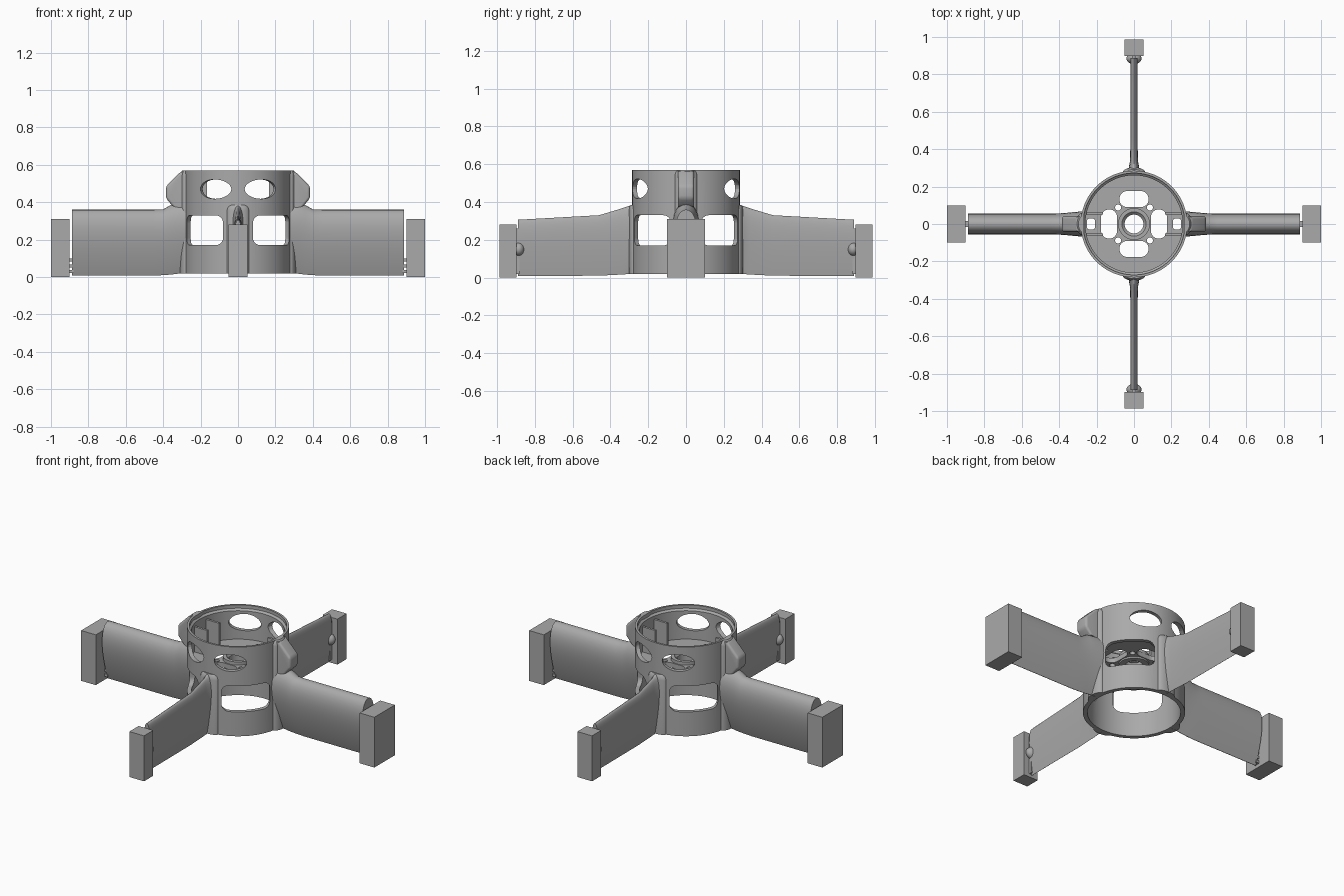
import bpy, bmesh, math
from mathutils import Matrix, Vector

if "Cube" in bpy.data.objects:
    bpy.data.objects.remove(bpy.data.objects["Cube"])

grey = bpy.data.materials.new("plain grey")
grey.use_nodes = True
grey.diffuse_color = (0.4, 0.4, 0.4, 1)
grey.node_tree.nodes["Principled BSDF"].inputs["Base Color"].default_value = (0.4, 0.4, 0.4, 1)


def finish(name, bm, smooth=True):
    bmesh.ops.recalc_face_normals(bm, faces=bm.faces)
    me = bpy.data.meshes.new(name)
    bm.to_mesh(me)
    bm.free()
    me.materials.append(grey)
    ob = bpy.data.objects.new(name, me)
    bpy.context.collection.objects.link(ob)
    if smooth:
        shade(ob)
    return ob


def activate(ob):
    bpy.ops.object.select_all(action='DESELECT')
    ob.select_set(True)
    bpy.context.view_layer.objects.active = ob


def shade(ob):
    activate(ob)
    bpy.ops.object.shade_smooth_by_angle(angle=math.radians(35))


def spin(angle):
    return Matrix.Rotation(angle, 4, 'Z')


def loft(bm, rings, closed=False):
    """Bridge rings of points; cap the ends unless the loft closes on itself."""
    rows = [[bm.verts.new(p) for p in ring] for ring in rings]
    n = len(rows[0])
    pairs = list(zip(rows, rows[1:])) + ([(rows[-1], rows[0])] if closed else [])
    for a, b in pairs:
        for i in range(n):
            j = (i + 1) % n
            bm.faces.new((a[i], a[j], b[j], b[i]))
    if not closed:
        bm.faces.new(rows[0])
        bm.faces.new(rows[-1])


def box(bm, lo, hi, mat=Matrix()):
    lo, hi = Vector(lo), Vector(hi)
    scale = Matrix.Diagonal((*(hi - lo), 1))
    bmesh.ops.create_cube(bm, size=1, matrix=mat @ Matrix.Translation((lo + hi) / 2) @ scale)


def lathe(name, profile, sides=96):
    bm = bmesh.new()
    rings = []
    for k in range(sides):
        m = spin(2 * math.pi * k / sides)
        rings.append([m @ Vector((r, 0, z)) for r, z in profile])
    loft(bm, rings, closed=True)
    return finish(name, bm)


def rounded(w, h, r, steps=8):
    """Outline of a rounded rectangle with half sizes w, h."""
    pts = []
    for q, (sx, sy) in enumerate(((1, 1), (-1, 1), (-1, -1), (1, -1))):
        for k in range(steps + 1):
            a = math.pi / 2 * (q + k / steps)
            pts.append((sx * (w - r) + r * math.cos(a), sy * (h - r) + r * math.sin(a)))
    return pts


def oval(w, h, n=32):
    return [(w * math.cos(2 * math.pi * k / n), h * math.sin(2 * math.pi * k / n)) for k in range(n)]


def punch_out(bm, outline, angle, z):
    """Cutter running outward through the wall in one direction."""
    m = spin(angle)
    loft(bm, [[m @ Vector((r, u, z + v)) for u, v in outline] for r in (0.15, 0.4)])


def punch_down(bm, outline, x, y):
    loft(bm, [[(x + u, y + v, z) for u, v in outline] for z in (0.2, 0.5)])


def cut(ob, bm):
    cutter = finish("cutter", bm, False)
    cutter.hide_render = True
    mod = ob.modifiers.new("cut", 'BOOLEAN')
    mod.operation, mod.solver, mod.object = 'DIFFERENCE', 'EXACT', cutter
    activate(ob)
    bpy.ops.object.modifier_apply(modifier="cut")
    bpy.data.objects.remove(cutter)
    shade(ob)


# Central round shell with a stepped top rim, four windows and four oval holes
shell = lathe("round_shell", [(0.26, 0.02), (0.285, 0.02), (0.285, 0.57), (0.272, 0.57),
                              (0.272, 0.55), (0.26, 0.54)])
bm = bmesh.new()
for q in range(4):
    punch_out(bm, rounded(0.137, 0.08, 0.04), math.radians(45 + 90 * q), 0.25)
for base in (90, 270):
    for side in (-1, 1):
        punch_out(bm, oval(0.092, 0.052), math.radians(base + 26 * side), 0.47)
cut(shell, bm)

# Floor plate with slots and screw holes
floor = lathe("floor_plate", [(0.05, 0.335), (0.265, 0.335), (0.265, 0.365), (0.05, 0.365)])
bm = bmesh.new()
for s in (-1, 1):
    punch_down(bm, rounded(0.043, 0.078, 0.042), 0.133 * s, 0)
    punch_down(bm, rounded(0.078, 0.043, 0.042), 0, 0.133 * s)
    punch_down(bm, rounded(0.022, 0.03, 0.015), 0.23 * s, 0)
    for t in (-1, 1):
        punch_down(bm, oval(0.016, 0.016), 0.085 * s, 0.088 * t)
cut(floor, bm)
lathe("hub_collar", [(0.05, 0.325), (0.085, 0.325), (0.085, 0.385), (0.065, 0.385), (0.05, 0.37)], 48)


def foil(t, zb, zt, r, m, n=18):
    """Streamlined section, blunt edge on top and thin edge below."""
    half = []
    for k in range(n + 1):
        c = (1 - math.cos(math.pi * k / n)) / 2
        w = 2.969 * c ** 0.5 - 1.26 * c - 3.516 * c ** 2 + 2.843 * c ** 3 - 1.015 * c ** 4
        half.append((t * w, zt + (zb - zt) * c))
    outline = half + [(-w, z) for w, z in half[-1:0:-1]]
    return [m @ Vector((r, w, z)) for w, z in outline]


def arm(name, angle, stations):
    bm = bmesh.new()
    loft(bm, [foil(t, zb, zt, r, spin(angle)) for r, zb, zt, t in stations])
    finish(name, bm)


def column(name, angle, half_width, depth, top):
    """Rounded upright fairing on the shell wall."""
    m = spin(angle)
    n = 16
    section = [(0.268, -half_width)]
    section += [(0.275 + depth * math.sin(math.pi * k / n), -half_width * math.cos(math.pi * k / n))
                for k in range(n + 1)]
    section += [(0.268, half_width)]
    levels = [(0.02, 1), (top - 0.03, 1), (top - 0.01, 0.9), (top, 0.7)]
    bm = bmesh.new()
    loft(bm, [[m @ Vector((0.268 + (x - 0.268) * f, y * f, z)) for x, y in section] for z, f in levels])
    finish(name, bm)


wide_stations = [(0.268, 0.02, 0.4, 0.068), (0.32, 0.018, 0.395, 0.064), (0.36, 0.013, 0.385, 0.06),
                 (0.4, 0.01, 0.362, 0.057), (0.45, 0.008, 0.36, 0.056), (0.888, 0.008, 0.36, 0.056)]
thin_stations = [(0.268, 0.02, 0.388, 0.045), (0.3, 0.019, 0.38, 0.028), (0.34, 0.016, 0.366, 0.021),
                 (0.46, 0.01, 0.33, 0.019), (0.888, 0.008, 0.306, 0.019)]

for side, angle in (("left", 0), ("right", math.pi)):
    m = spin(angle)
    arm(side + "_arm", angle, wide_stations)
    column(side + "_fairing", angle, 0.06, 0.035, 0.57)

    # Bevelled pod on the upper wall
    bm = bmesh.new()
    pod = [(0.268, 0.565), (0.305, 0.565), (0.385, 0.485), (0.385, 0.42), (0.345, 0.375), (0.268, 0.36)]
    loft(bm, [[m @ Vector((x, y, z)) for x, z in pod] for y in (-0.042, 0.042)])
    outer = [e for e in bm.edges if all((m.inverted() @ v.co).x > 0.29 for v in e.verts)]
    bmesh.ops.bevel(bm, geom=outer, offset=0.015, segments=4, affect='EDGES', profile=0.5)
    finish(side + "_pod", bm)

    # End block and its narrow joint
    bm = bmesh.new()
    box(bm, (0.9, -0.1, 0), (1, 0.1, 0.31), m)
    finish(side + "_end_block", bm, False)
    bm = bmesh.new()
    for z in (0.03, 0.06, 0.09):
        box(bm, (0.88, -0.015, z - 0.008), (0.905, 0.015, z + 0.008), m)
    finish(side + "_joint_pins", bm, False)

    # Upright guide plates inside the shell
    bm = bmesh.new()
    for s in (-1, 1):
        y = 0.058 * s
        box(bm, (0.165, y - 0.007, 0.36), (0.258, y + 0.007, 0.52), m)
    finish(side + "_guide_plates", bm, False)

for side, angle in (("back", math.pi / 2), ("front", -math.pi / 2)):
    m = spin(angle)
    arm(side + "_arm", angle, thin_stations)
    column(side + "_fairing", angle, 0.06, 0.028, 0.385)
    bm = bmesh.new()
    box(bm, (0.897, -0.05, 0), (0.987, 0.05, 0.28), m)
    finish(side + "_end_block", bm, False)

    # Joint strip and rounded boss next to the block
    bm = bmesh.new()
    box(bm, (0.88, -0.012, 0.02), (0.9, 0.012, 0.26), m)
    finish(side + "_joint_strip", bm, False)
    bm = bmesh.new()
    bmesh.ops.create_uvsphere(bm, u_segments=24, v_segments=12, radius=1,
                              matrix=m @ Matrix.Translation((0.885, 0, 0.15)) @ Matrix.Diagonal((0.03, 0.04, 0.036, 1)))
    finish(side + "_boss", bm)
